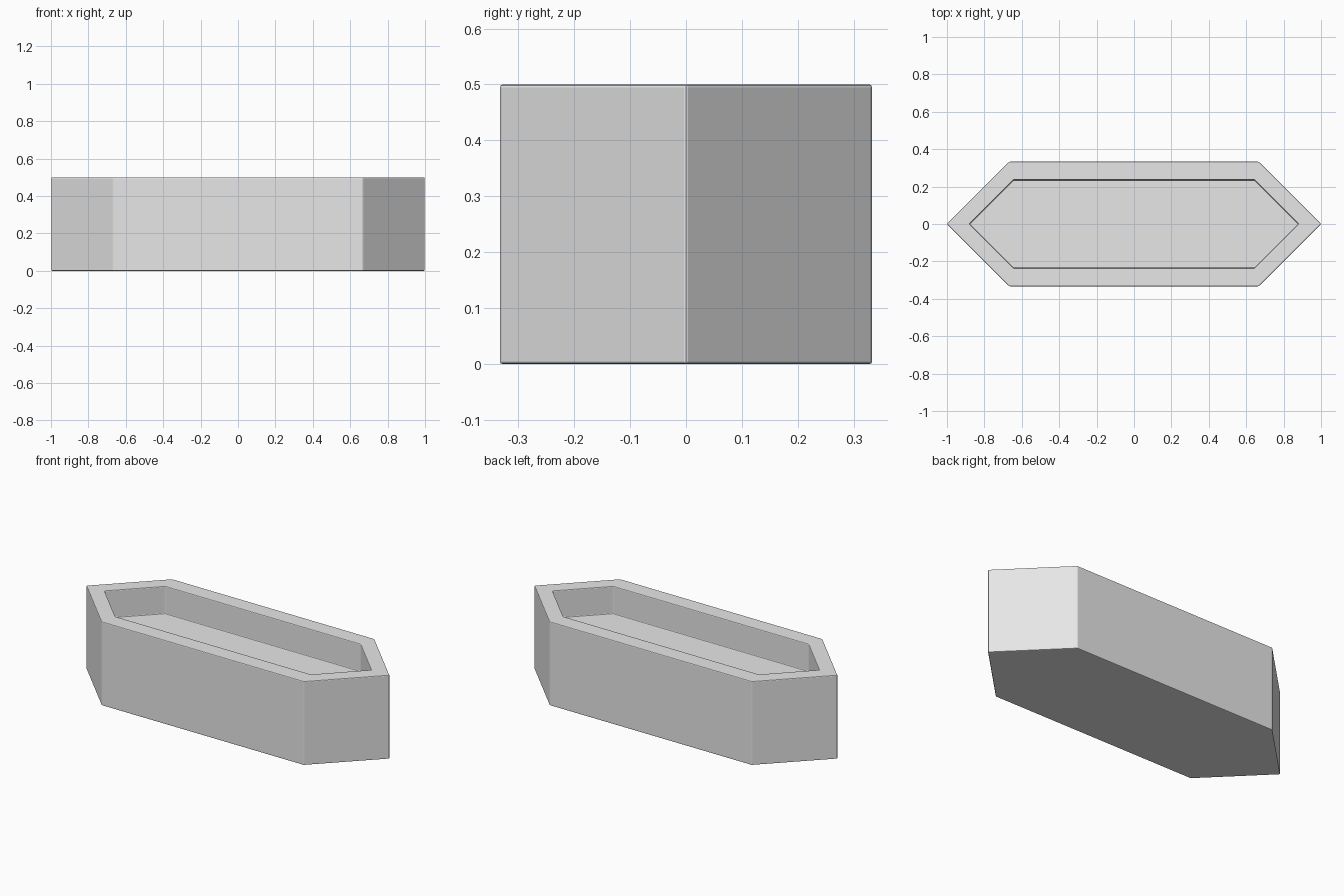
import bpy
import bmesh

cube = bpy.data.objects.get("Cube")
if cube:
    bpy.data.objects.remove(cube, do_unlink=True)

HEIGHT, FLOOR = 0.5, 0.335

# Plain grey material
grey = bpy.data.materials.new("light grey")
grey.use_nodes = True
colour = (0.8, 0.8, 0.8, 1.0)
grey.diffuse_color = colour
grey.node_tree.nodes["Principled BSDF"].inputs["Base Color"].default_value = colour


def hexagon(bm, tip, shoulder, half_width, z):
    """Ring of vertices for a stretched hexagon pointed along x."""
    outline = [(tip, 0), (shoulder, half_width), (-shoulder, half_width),
               (-tip, 0), (-shoulder, -half_width), (shoulder, -half_width)]
    return [bm.verts.new((x, y, z)) for x, y in outline]


def bridge(bm, a, b):
    """Quads between two matching rings."""
    for i in range(len(a)):
        j = (i + 1) % len(a)
        bm.faces.new((a[i], a[j], b[j], b[i]))


# Planter body: outer wall, flat rim, recess wall and floor
bm = bmesh.new()
outer, inner = (1.0, 0.667, 0.333), (0.88, 0.645, 0.235)
rings = [hexagon(bm, *outer, 0), hexagon(bm, *outer, HEIGHT),
         hexagon(bm, *inner, HEIGHT), hexagon(bm, *inner, FLOOR)]
for lower, upper in zip(rings, rings[1:]):
    bridge(bm, lower, upper)
bm.faces.new(list(reversed(rings[0])))
bm.faces.new(rings[-1])
bmesh.ops.recalc_face_normals(bm, faces=bm.faces)

mesh = bpy.data.meshes.new("planter_body")
bm.to_mesh(mesh)
bm.free()
mesh.materials.append(grey)
body = bpy.data.objects.new("planter_body", mesh)
bpy.context.collection.objects.link(body)

# Slightly softened edges
bevel = body.modifiers.new("edge_bevel", "BEVEL")
bevel.width = 0.005
bevel.segments = 2
bevel.limit_method = "ANGLE"
